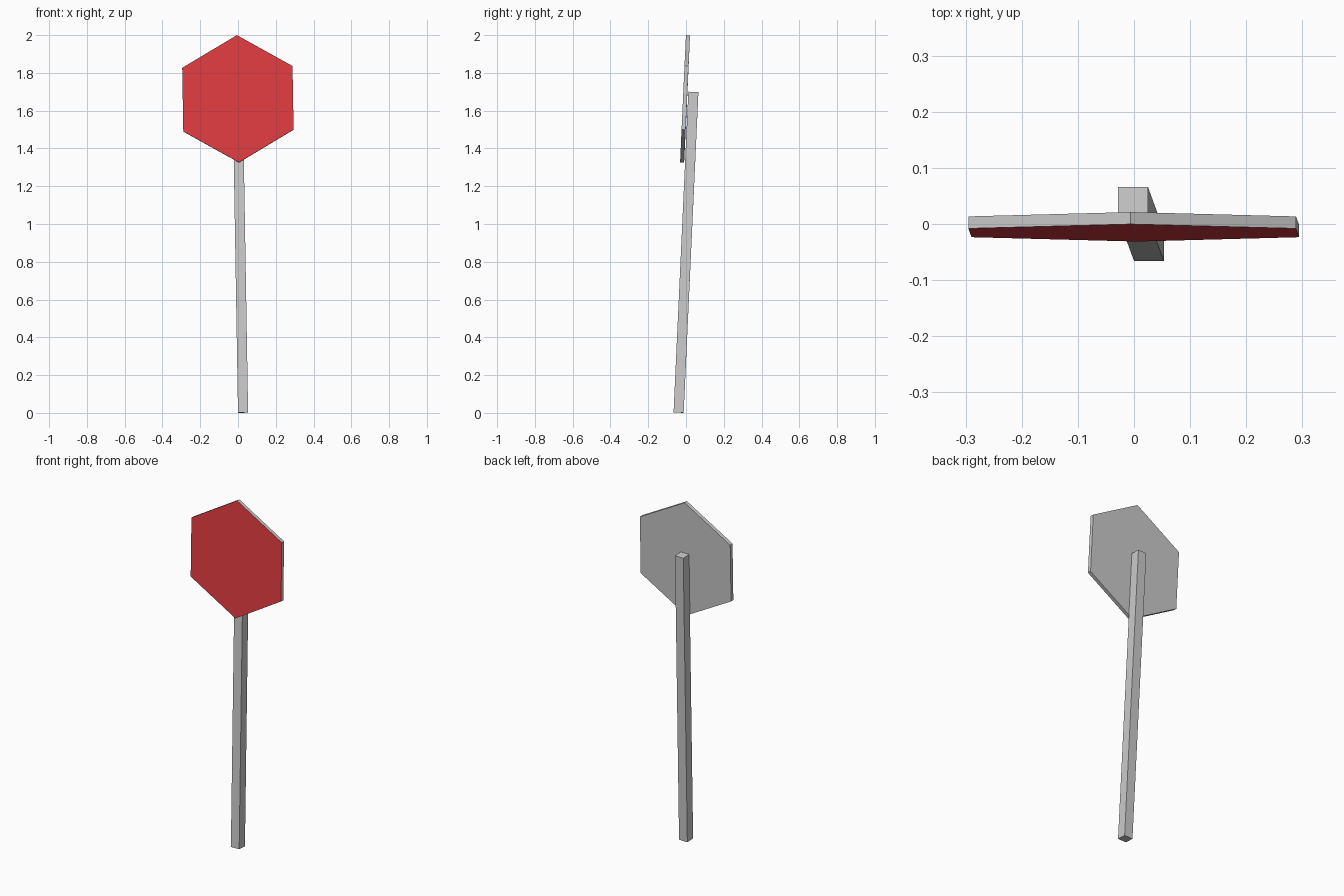
import bpy, bmesh, math
from mathutils import Matrix, Vector

if "Cube" in bpy.data.objects:
    bpy.data.objects.remove(bpy.data.objects["Cube"])

# Whole sign leans slightly back and to one side
LEAN = Matrix.Rotation(-0.0168, 4, 'Y') @ Matrix.Rotation(-0.046, 4, 'X')


def add_part(name, bm, centre, materials=()):
    mesh = bpy.data.meshes.new(name)
    bm.to_mesh(mesh)
    bm.free()
    for mat in materials:
        mesh.materials.append(mat)
    obj = bpy.data.objects.new(name, mesh)
    obj.matrix_world = Matrix.Translation(Vector(centre)) @ LEAN
    bpy.context.collection.objects.link(obj)
    return obj


# Square post
bm = bmesh.new()
bmesh.ops.create_cube(bm, size=1.0)
bmesh.ops.scale(bm, vec=(0.0535, 0.0535, 1.699), verts=bm.verts)
add_part("post", bm, (0.0125, 0.0, 0.8503))

# Hexagonal plate, point up, with only its front face painted red
red = bpy.data.materials.new("red_paint")
red.diffuse_color = (0.75, 0.045, 0.05, 1.0)
red.use_nodes = True
red.node_tree.nodes["Principled BSDF"].inputs["Base Color"].default_value = red.diffuse_color
bm = bmesh.new()
bmesh.ops.create_cone(bm, cap_ends=True, segments=6, radius1=0.3372,
                      radius2=0.3372, depth=0.0215)
bmesh.ops.rotate(bm, verts=bm.verts,
                 matrix=Matrix.Rotation(math.radians(90), 3, 'X'))
bm.normal_update()
for face in bm.faces:
    face.material_index = 1 if face.normal.y < -0.9 else 0
add_part("sign_plate", bm, (-0.0005, -0.005, 1.6627), (None, red))
